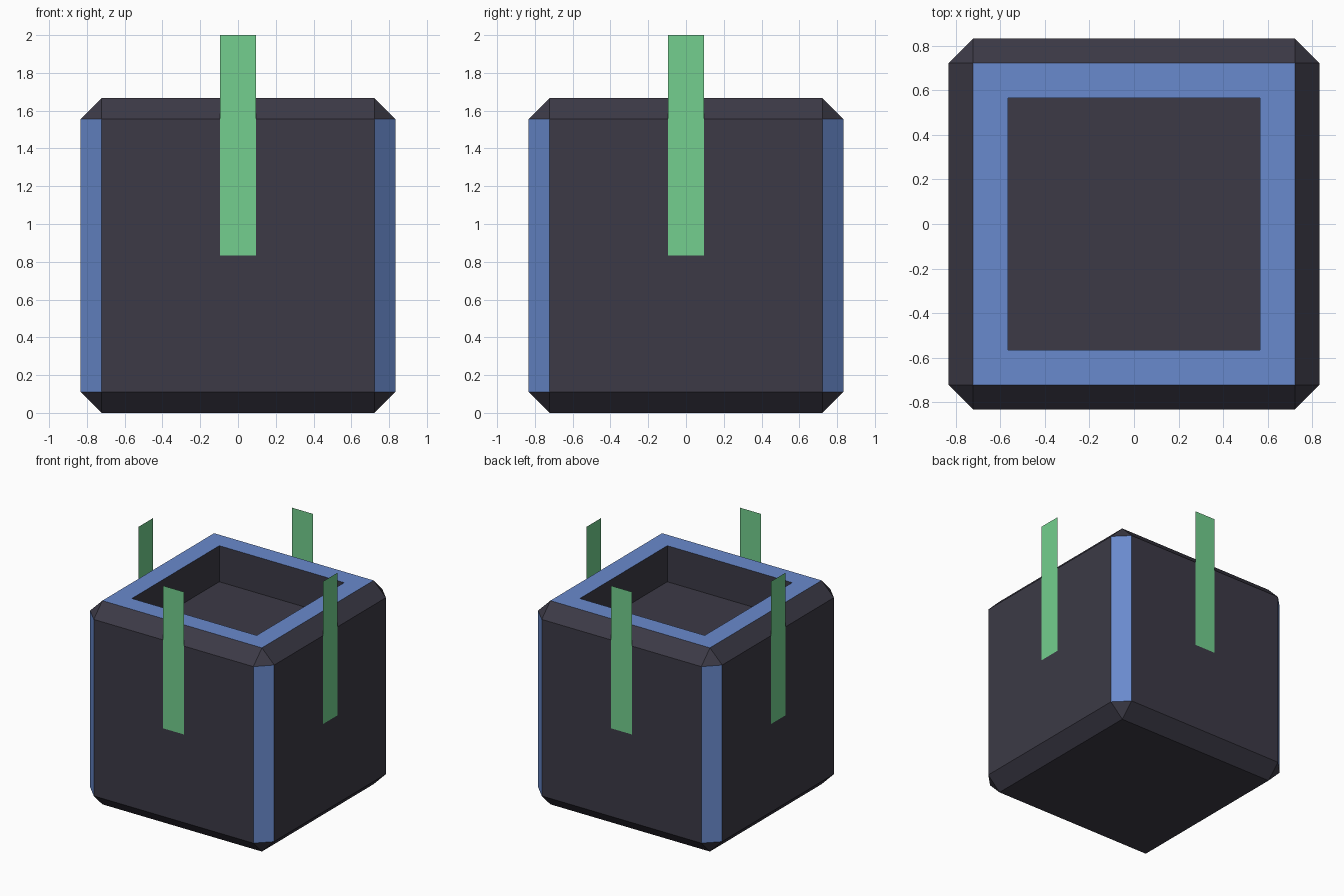
import bpy, bmesh, math
from mathutils import Matrix

if "Cube" in bpy.data.objects:
    bpy.data.objects.remove(bpy.data.objects["Cube"])

HALF = 0.8333      # half width of the block
CHAMFER = 0.1111   # edge chamfer
RIM = 0.2222       # width of the rim around the recess
DEPTH = 0.295      # recess depth


def srgb(r, g, b):
    def lin(c):
        c /= 255
        return c / 12.92 if c <= 0.04045 else ((c + 0.055) / 1.055) ** 2.4
    return (lin(r), lin(g), lin(b), 1)


def material(name, colour):
    m = bpy.data.materials.new(name)
    m.diffuse_color = colour
    m.use_nodes = True
    m.node_tree.nodes["Principled BSDF"].inputs["Base Color"].default_value = m.diffuse_color
    return m


def add_object(name, bm, mats):
    me = bpy.data.meshes.new(name)
    bm.to_mesh(me)
    bm.free()
    for m in mats:
        me.materials.append(m)
    ob = bpy.data.objects.new(name, me)
    bpy.context.collection.objects.link(ob)
    return ob


charcoal = material("charcoal", srgb(60, 58, 70))
blue = material("blue", srgb(105, 138, 205))
green = material("green", srgb(115, 207, 142))

# Chamfered block
bm = bmesh.new()
bmesh.ops.create_cube(bm, size=2 * HALF, matrix=Matrix.Translation((0, 0, HALF)))
bmesh.ops.bevel(bm, geom=bm.edges[:], offset=CHAMFER, segments=1,
                affect='EDGES', profile=0.5)
bm.normal_update()

# Blue vertical chamfers
for f in bm.faces:
    n = f.normal
    f.material_index = int(abs(n.z) < 0.1 and abs(n.x) > 0.5 and abs(n.y) > 0.5)

# Blue rim around a square dark recess in the top
top = max(bm.faces, key=lambda f: f.calc_center_median().z)
rim = bmesh.ops.inset_region(bm, faces=[top], thickness=RIM)["faces"]
for f in rim:
    f.material_index = 1
walls = bmesh.ops.inset_region(bm, faces=[top], thickness=0, depth=-DEPTH)["faces"]
for f in walls + [top]:
    f.material_index = 0
add_object("block_body", bm, [charcoal, blue])

# Thin upright strip on each of the four sides
for i, side in enumerate(("front", "right", "back", "left")):
    bm = bmesh.new()
    w, y = 0.095, -HALF - 0.002
    bm.faces.new([bm.verts.new(p) for p in
                  ((-w, y, HALF), (w, y, HALF), (w, y, 2), (-w, y, 2))])
    bmesh.ops.rotate(bm, verts=bm.verts[:], cent=(0, 0, 0),
                     matrix=Matrix.Rotation(i * math.pi / 2, 3, 'Z'))
    add_object(side + "_strip", bm, [green])
